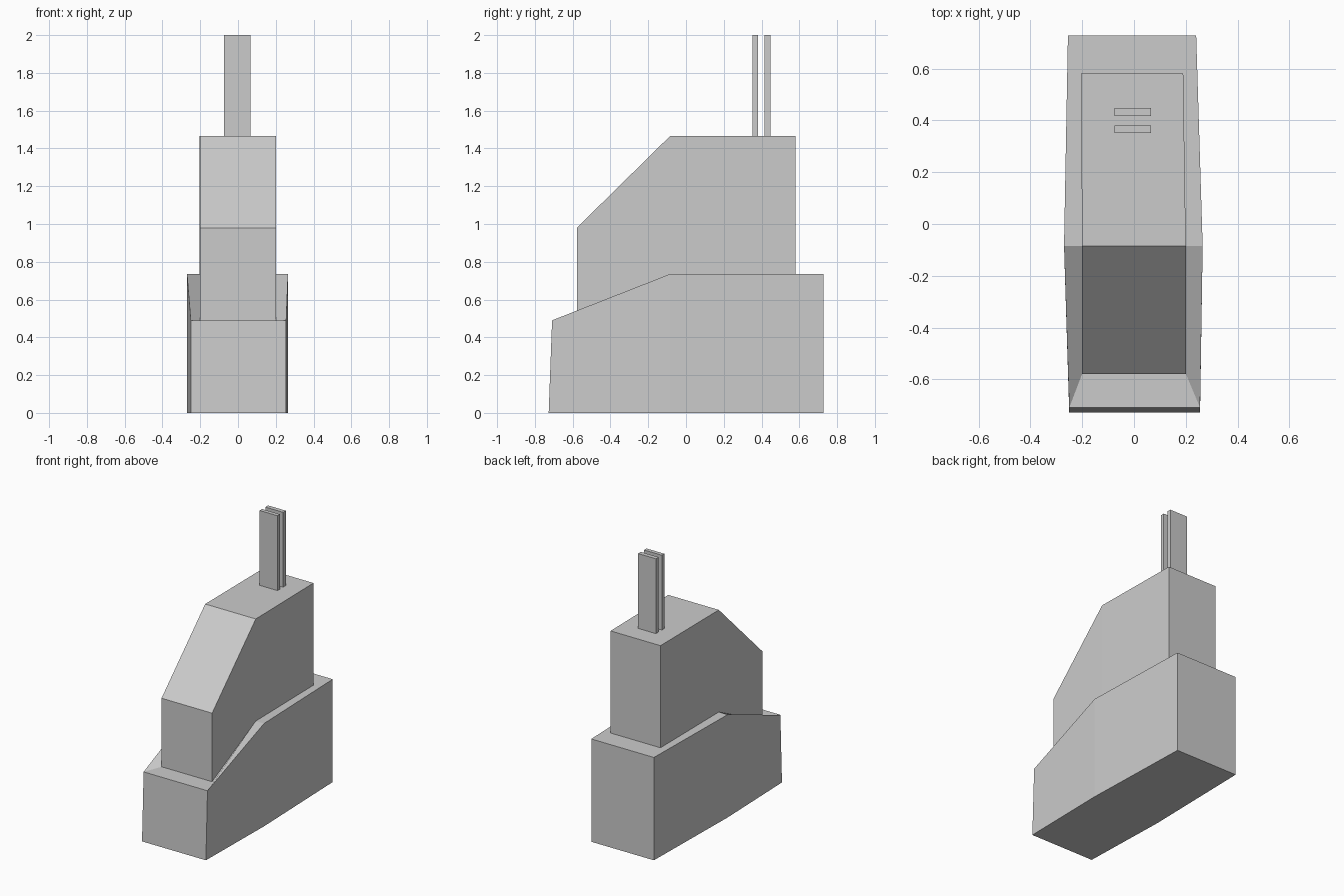
import bpy
import bmesh

if "Cube" in bpy.data.objects:
    bpy.data.objects.remove(bpy.data.objects["Cube"])


def ring(front, mid, back):
    """Six-point outline; each station is (x_left, x_right, y, z)."""
    left = [(s[0], s[2], s[3]) for s in (front, mid, back)]
    right = [(s[1], s[2], s[3]) for s in (front, mid, back)]
    return [left[0]] + right + [left[2], left[1]]


def loft(name, rings):
    bm = bmesh.new()
    rows = [[bm.verts.new(p) for p in r] for r in rings]
    for a, b in zip(rows, rows[1:]):
        for i in range(6):
            j = (i + 1) % 6
            bm.faces.new((a[i], a[j], b[j], b[i]))
    # two-quad caps, folded across the middle station
    for row in (rows[0], rows[-1]):
        for q in ((0, 1, 2, 5), (5, 2, 3, 4)):
            bm.faces.new([row[k] for k in q])
    bmesh.ops.recalc_face_normals(bm, faces=bm.faces[:])
    mesh = bpy.data.meshes.new(name)
    bm.to_mesh(mesh)
    bm.free()
    ob = bpy.data.objects.new(name, mesh)
    bpy.context.collection.objects.link(ob)
    return ob


def box(name, x0, x1, y0, y1, z0, z1):
    bpy.ops.mesh.primitive_cube_add(
        size=1, location=((x0 + x1) / 2, (y0 + y1) / 2, (z0 + z1) / 2))
    ob = bpy.context.object
    ob.name = name
    ob.scale = (x1 - x0, y1 - y0, z1 - z0)
    return ob


# Body: flared base, sunken ledge, narrower upper block with sloped front
loft("stepped_body", [
    ring((-0.25, 0.255, -0.727, 0), (-0.27, 0.265, -0.085, 0), (-0.255, 0.24, 0.727, 0)),
    ring((-0.25, 0.255, -0.709, 0.49), (-0.27, 0.265, -0.085, 0.735), (-0.255, 0.24, 0.727, 0.735)),
    ring((-0.2, 0.2, -0.578, 0.49), (-0.2, 0.2, -0.085, 0.735), (-0.205, 0.19, 0.581, 0.735)),
    ring((-0.2, 0.2, -0.578, 0.98), (-0.2, 0.2, -0.085, 1.465), (-0.205, 0.19, 0.581, 1.465)),
])

# Pair of thin upright plates on the roof
for label, y0, y1 in (("front", 0.352, 0.38), ("back", 0.416, 0.447)):
    box(label + "_plate", -0.075, 0.066, y0, y1, 1.465, 2.0)
